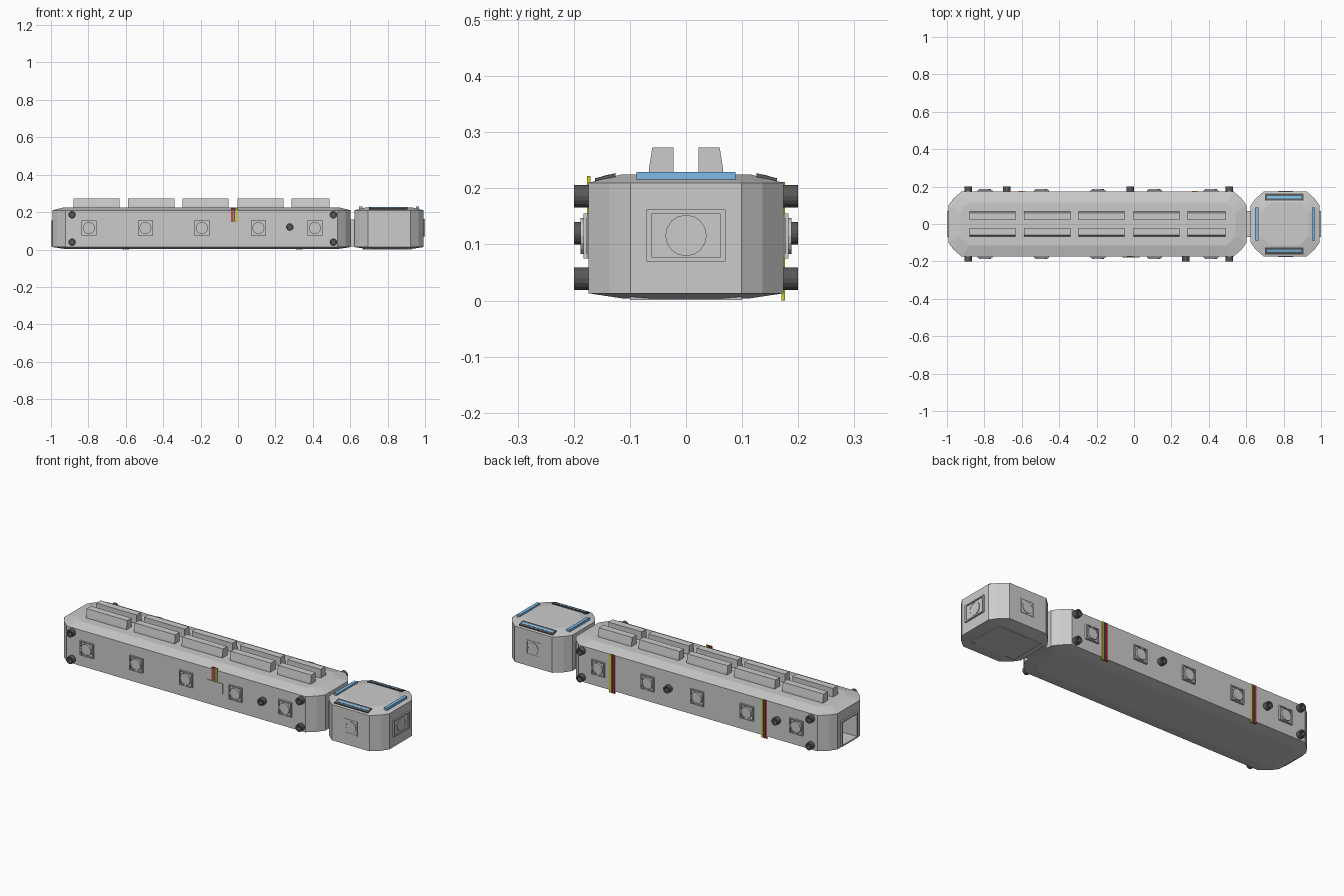
import bpy, bmesh, math
from mathutils import Vector

if "Cube" in bpy.data.objects:
    bpy.data.objects.remove(bpy.data.objects["Cube"])


def mat(name, c):
    m = bpy.data.materials.new(name)
    m.diffuse_color = (*c, 1)
    m.use_nodes = True
    m.node_tree.nodes["Principled BSDF"].inputs["Base Color"].default_value = m.diffuse_color
    return m


BLUE = mat("blue_light", (0.2, 0.5, 0.8))
DARK = mat("dark_metal", (0.1, 0.1, 0.1))
RED = mat("red_cable", (0.7, 0.05, 0.05))
YELLOW = mat("yellow_cable", (0.65, 0.6, 0.02))


def make(name, bm, m=None):
    bmesh.ops.recalc_face_normals(bm, faces=bm.faces)
    me = bpy.data.meshes.new(name)
    bm.to_mesh(me)
    bm.free()
    ob = bpy.data.objects.new(name, me)
    bpy.context.collection.objects.link(ob)
    if m:
        me.materials.append(m)
    return ob


def loft(name, rings, m=None):
    bm = bmesh.new()
    loops = [[bm.verts.new(p) for p in r] for r in rings]
    n = len(loops[0])
    for a, b in zip(loops, loops[1:]):
        for i in range(n):
            j = (i + 1) % n
            bm.faces.new((a[i], a[j], b[j], b[i]))
    bm.faces.new(loops[0][::-1])
    bm.faces.new(loops[-1])
    return make(name, bm, m)


def box(name, x0, x1, y0, y1, z0, z1, m=None):
    return loft(name, [[(x0, y0, z), (x1, y0, z), (x1, y1, z), (x0, y1, z)]
                       for z in (z0, z1)], m)


def tube(name, center, axis, r_out, r_in, length, floor, m=None, seg=16):
    # open-ended cup: outer wall, rim, inner wall and recessed floor
    c, a = Vector(center), Vector(axis)
    u = Vector((0, 0, 1))
    v = a.cross(u)
    prof = [(r_out, 0), (r_out, length), (r_in, length), (r_in, floor)]
    return loft(name, [[c + a * h + (u * math.cos(t) + v * math.sin(t)) * r
                        for t in (2 * math.pi * i / seg for i in range(seg))]
                       for r, h in prof], m)


def outline(x0, x1, w, z, inset=0.0):
    # plan outline with two-facet corners
    cx, hx, hy = (x0 + x1) / 2, (x1 - x0) / 2 - inset, w - inset
    k = 1 - inset * 5
    q = [(hx, hy - .075 * k), (hx - .026 * k, hy - .038 * k), (hx - .07 * k, hy)]
    pts = q + [(-x, y) for x, y in q[::-1]]
    pts += [(-x, -y) for x, y in pts]
    return [(cx + x, y, z) for x, y in pts]


def hull(name, x0, x1):
    return loft(name, [outline(x0, x1, .174, .004, .06), outline(x0, x1, .174, .013),
                       outline(x0, x1, .174, .21), outline(x0, x1, .174, .225, .06)])


# main hull with open rear socket
body = hull("long_hull", -.992, .602)
cut = box("socket_cutter", -1.1, -.89, -.062, .062, .025, .148)
cut.hide_render = True
cut.hide_viewport = True
mod = body.modifiers.new("socket", "BOOLEAN")
mod.object, mod.operation, mod.solver = cut, "DIFFERENCE", "EXACT"
for s in (-1, 1):
    a, b = sorted((s * .062, s * .07))
    box("socket_side", -1, -.98, a, b, .017, .156)
box("socket_top", -1, -.98, -.062, .062, .148, .156)
box("socket_bottom", -1, -.98, -.062, .062, .017, .025)
box("socket_latch", -.96, -.89, -.03, .03, .115, .148, DARK)

# head and neck
hull("head_hull", .624, .992)
box("neck", .58, .645, -.07, .07, .017, .16)
box("head_belly_plate", .665, .93, -.1, .1, .001, .006)


# framed hatch with a round cover, facing along axis
def hatch(name, center, axis, half_w, half_h, depth, disc_depth):
    c, a = Vector(center), Vector(axis)
    u, v = Vector((0, 0, half_h)), a.cross(Vector((0, 0, 1))) * half_w
    loft(name + "_frame", [[c + a * d + (i * v + j * u) * k
                            for i, j in ((-1, -1), (1, -1), (1, 1), (-1, 1))]
                           for k, d in ((1, -.004), (1, depth), (.86, depth), (.86, depth * .3))])
    tube(name + "_cover", c, axis, half_h * .8, half_h * .7, disc_depth, disc_depth * .8)


for s in (-1, 1):
    for i in range(5):
        hatch("side_hatch", (-.797 + .302 * i, s * .174, .115), (0, s, 0), .04, .04, .009, .014)
    hatch("head_side_hatch", (.81, s * .174, .115), (0, s, 0), .04, .04, .002, .003)
hatch("nose_hatch", (.992, 0, .116), (1, 0, 0), .07, .046, .008, .006)

# roof fins, outer side sloped
for s in (-1, 1):
    for x0, x1 in ((-.88, -.633), (-.587, -.34), (-.297, -.05), (-.003, .243), (.286, .489)):
        prof = [(.022, .22), (.067, .22), (.066, .235), (.06, .273), (.022, .273)]
        loft("roof_fin", [[(x, s * y, z) for y, z in prof] for x in (x0, x1)])

# side ports
ports = [(x, s, z) for x in (-.887, .51) for s in (-1, 1) for z in (.039, .186)]
ports += [(.277, -1, .12), (-.02, 1, .12), (-.68, 1, .12)]
for x, s, z in ports:
    r = .02
    tube("side_port", (x, s * .16, z), (0, s, 0), r, r * .6, .04, .015, DARK)

# roof lights on the head
for x in (.657, .96):
    box("head_cross_light", x - .009, x + .009, -.088, .088, .2, .229, BLUE)
for s in (-1, 1):
    def strip(name, x0, x1, ya, yb, lift, m):
        # strip lying on the sloping roof edge
        sl = lambda y: .225 - (y - .114) * .25
        loft(name, [[(x, s * y, sl(y) + d) for x, y in
                     ((x0, ya), (x1, ya), (x1, yb), (x0, yb))] for d in (-.01, lift)], m)
    strip("head_side_light", .71, .895, .137, .149, .0055, BLUE)
    strip("light_frame_inner", .70, .905, .126, .137, .005, DARK)
    strip("light_frame_outer", .70, .905, .149, .162, .005, DARK)
    strip("light_frame_end", .70, .71, .137, .149, .005, DARK)
    strip("light_frame_end", .895, .905, .137, .149, .005, DARK)

# cable bands and front junction plate
for x, s, z0, z1 in ((-.02, -1, .147, .222), (.328, 1, 0, .211), (-.6, 1, 0, .211)):
    for d, m in ((-.012, RED), (0, DARK), (.012, YELLOW)):
        a, b = sorted((s * .170, s * .1765))
        box("cable", x + d - .005, x + d + .005, a, b, z0, z1, m)
box("junction_plate", -.062, .03, -.178, -.17, .09, .147)
